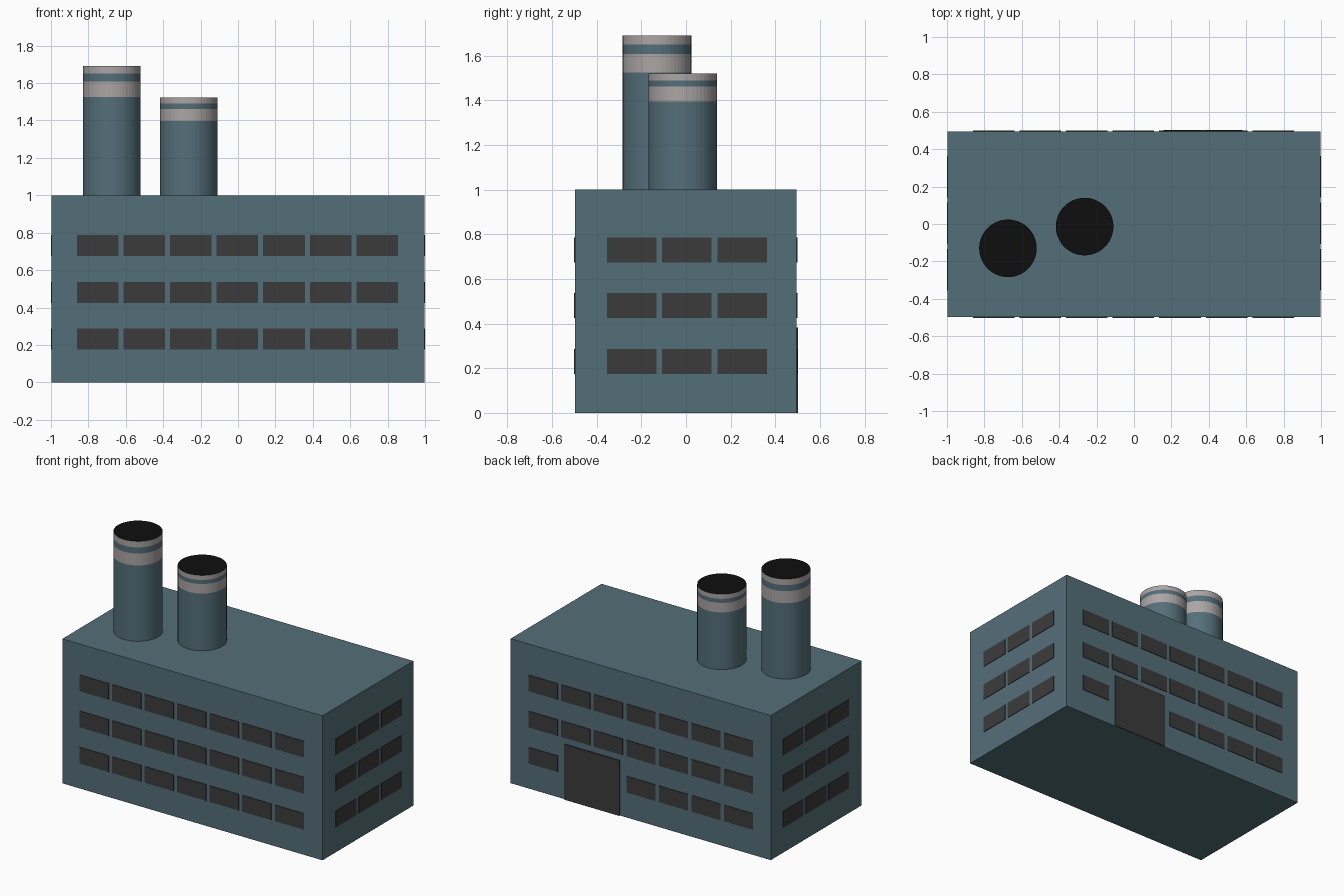
import bpy, bmesh, math
from mathutils import Matrix, Vector

if "Cube" in bpy.data.objects:
    bpy.data.objects.remove(bpy.data.objects["Cube"])

def lin(c):
    c /= 255
    return c / 12.92 if c <= 0.04045 else ((c + 0.055) / 1.055) ** 2.4

def material(name, rgb):
    m = bpy.data.materials.new(name)
    m.diffuse_color = (*[lin(c) for c in rgb], 1)
    m.use_nodes = True
    m.node_tree.nodes["Principled BSDF"].inputs["Base Color"].default_value = m.diffuse_color
    return m

TEAL = material("slate_teal", (84, 111, 121))
DARK = material("dark_glass", (60, 59, 59))
PALE = material("pale_stripe", (172, 165, 165))
BLACK = material("soot_black", (15, 15, 15))

def finish(name, bm, mats):
    me = bpy.data.meshes.new(name)
    bmesh.ops.recalc_face_normals(bm, faces=bm.faces)
    bm.to_mesh(me)
    bm.free()
    for m in mats:
        me.materials.append(m)
    ob = bpy.data.objects.new(name, me)
    bpy.context.collection.objects.link(ob)
    return ob

def add_box(bm, lo, hi):
    lo, hi = Vector(lo), Vector(hi)
    mat = Matrix.Translation((lo + hi) / 2) @ Matrix.Diagonal((*(hi - lo), 1))
    bmesh.ops.create_cube(bm, size=1, matrix=mat)

# main building block
X, Y0, Y1, T = 0.996, -0.498, 0.495, 0.004
bm = bmesh.new()
add_box(bm, (-X, Y0, 0), (X, Y1, 1))
finish("building", bm, [TEAL])

# window plates: three rows on each wall
ROWS = [0.231, 0.481, 0.731]
W, H = 0.111, 0.056
cols_long = [-0.003 + 0.249 * i for i in range(-3, 4)]
cols_short = [0.004 + 0.248 * i for i in range(-1, 2)]

def windows(name, cols, place, skip=()):
    bm = bmesh.new()
    for r, z in enumerate(ROWS):
        for c, u in enumerate(cols):
            if r == 0 and c in skip:
                continue
            add_box(bm, *place(u - W, u + W, z - H, z + H))
    finish(name, bm, [DARK])

windows("front_windows", cols_long,
        lambda a, b, l, h: ((a, Y0 - T, l), (b, Y0 + 0.002, h)))
windows("back_windows", cols_long,
        lambda a, b, l, h: ((a, Y1 - 0.002, l), (b, Y1 + T, h)), skip=(4, 5))
windows("right_windows", cols_short,
        lambda a, b, l, h: ((X - 0.002, a, l), (X + T, b, h)))
windows("left_windows", cols_short,
        lambda a, b, l, h: ((-X - T, a, l), (-X + 0.002, b, h)))

# loading door in the back wall
bm = bmesh.new()
add_box(bm, (0.158, Y1 - 0.001, 0), (0.58, Y1 + 0.008, 0.383))
finish("loading_door", bm, [DARK])

# chimneys: stacked rings, coloured by band, with a black mouth
def chimney(name, cx, cy, heights, r=0.154, n=48):
    bm = bmesh.new()
    rings = [[bm.verts.new((cx + r * math.cos(2 * math.pi * i / n),
                            cy + r * math.sin(2 * math.pi * i / n), z))
              for i in range(n)] for z in heights]
    for k in range(len(rings) - 1):
        for i in range(n):
            j = (i + 1) % n
            f = bm.faces.new((rings[k][i], rings[k][j], rings[k + 1][j], rings[k + 1][i]))
            f.material_index = k % 2      # teal, pale, teal, pale
    bm.faces.new(rings[0][::-1])
    bm.faces.new(rings[-1]).material_index = 2
    finish(name, bm, [TEAL, PALE, BLACK])

chimney("tall_chimney", -0.674, -0.13, [0.995, 1.525, 1.608, 1.65, 1.692])
chimney("short_chimney", -0.264, -0.014, [0.995, 1.396, 1.462, 1.49, 1.522])
